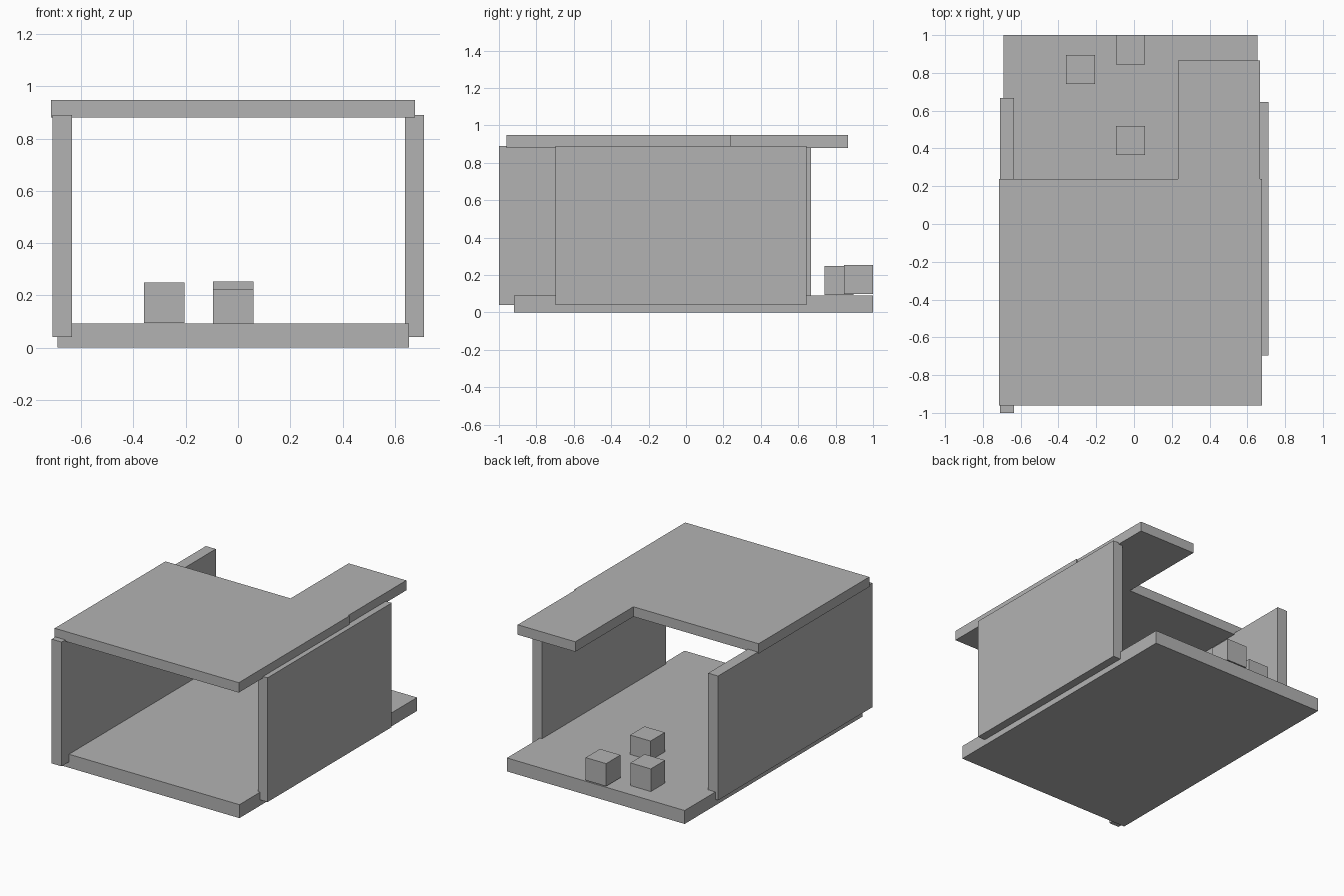
import bpy
import bmesh

cube = bpy.data.objects.get("Cube")
if cube:
    bpy.data.objects.remove(cube, do_unlink=True)

# One plain grey for everything
grey = bpy.data.materials.new("plain grey")
grey.use_nodes = True
colour = (0.45, 0.45, 0.45, 1)
grey.diffuse_color = colour
grey.node_tree.nodes["Principled BSDF"].inputs["Base Color"].default_value = colour


def slab(name, outline, bottom, top):
    """Extrude a flat outline (counter-clockwise from above) between two heights."""
    bm = bmesh.new()
    face = bm.faces.new([bm.verts.new((x, y, bottom)) for x, y in outline])
    result = bmesh.ops.extrude_face_region(bm, geom=[face])
    raised = [v for v in result["geom"] if isinstance(v, bmesh.types.BMVert)]
    bmesh.ops.translate(bm, verts=raised, vec=(0, 0, top - bottom))
    bmesh.ops.recalc_face_normals(bm, faces=bm.faces)
    mesh = bpy.data.meshes.new(name)
    bm.to_mesh(mesh)
    bm.free()
    mesh.materials.append(grey)
    obj = bpy.data.objects.new(name, mesh)
    bpy.context.collection.objects.link(obj)
    return obj


def box(name, x, y, z):
    """Box from (low, high) ranges."""
    corners = [(x[0], y[0]), (x[1], y[0]), (x[1], y[1]), (x[0], y[1])]
    return slab(name, corners, *z)


# Floor and the two side walls
box("floor", (-0.69, 0.655), (-0.92, 1.0), (0, 0.092))
box("right_wall", (-0.71, -0.635), (-1.0, 0.667), (0.04, 0.89))
box("left_wall", (0.638, 0.712), (-0.697, 0.645), (0.04, 0.89))

# L-shaped roof with a narrow arm reaching back on the left
slab("roof", [(-0.715, -0.96), (0.678, -0.96), (0.678, 0.237), (0.668, 0.237),
              (0.668, 0.865), (0.232, 0.865), (0.232, 0.237), (-0.715, 0.237)],
     0.88, 0.948)

# Small blocks standing on the floor, placed by centre
size = 0.155
blocks = {"side_block": (-0.283, 0.818, 0.171),
          "back_block": (-0.018, 0.922, 0.176),
          "inner_block": (-0.018, 0.442, 0.147)}
for name, centre in blocks.items():
    box(name, *[(c - size / 2, c + size / 2) for c in centre])
